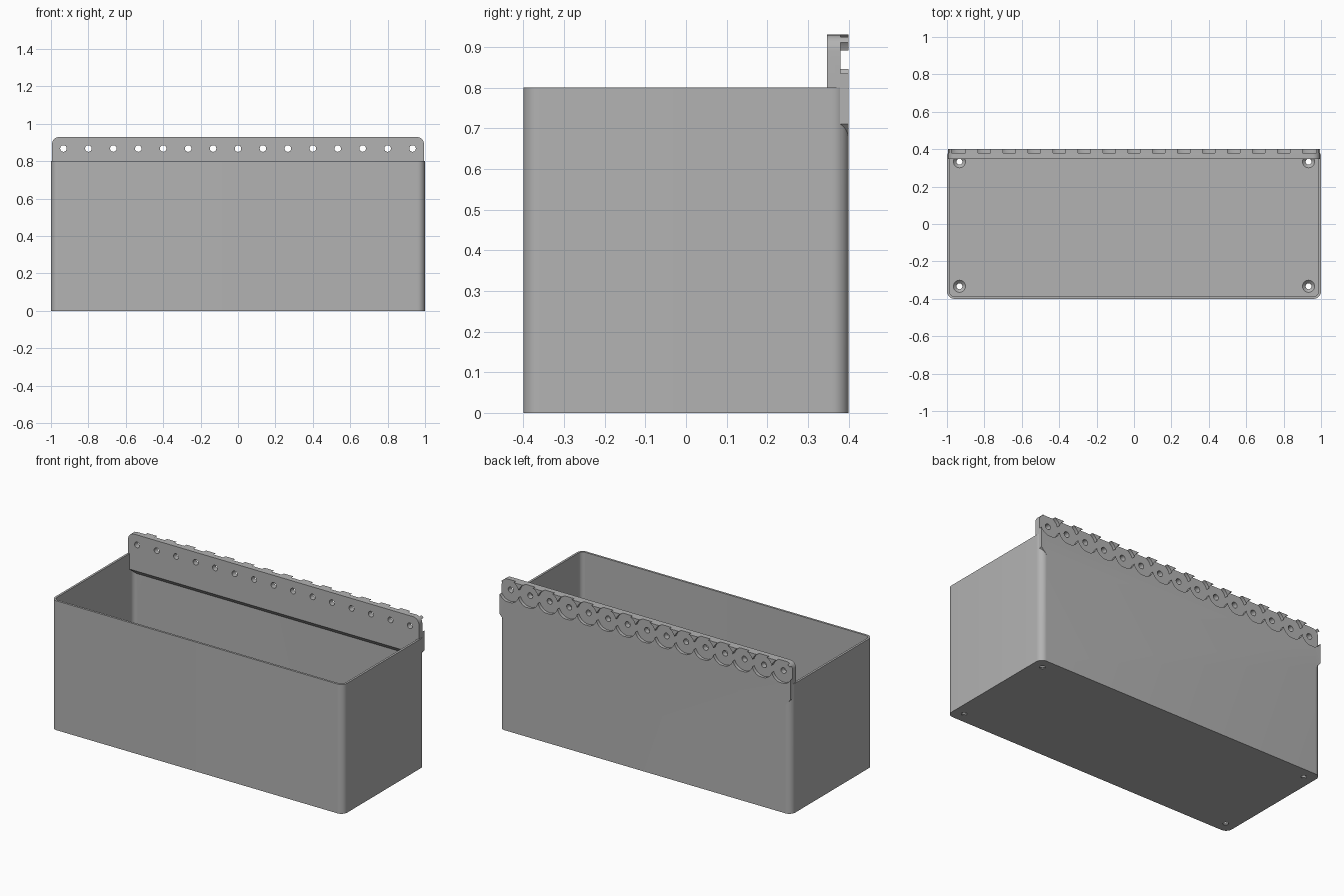
import bpy, bmesh, math
from mathutils import Vector, Matrix

old = bpy.data.objects.get("Cube")
if old:
    bpy.data.objects.remove(old, do_unlink=True)

GREY = (0.45, 0.45, 0.45, 1)
plastic = bpy.data.materials.new("grey plastic")
plastic.use_nodes = True
plastic.diffuse_color = GREY
plastic.node_tree.nodes["Principled BSDF"].inputs["Base Color"].default_value = GREY

# Which way each prism runs: profile (u, v), length w
ALONG = {
    "x": lambda u, v, w: Vector((w, u, v)),
    "y": lambda u, v, w: Vector((u, w, v)),
    "z": lambda u, v, w: Vector((u, v, w)),
}


def finish(bm, name):
    bmesh.ops.recalc_face_normals(bm, faces=bm.faces)
    mesh = bpy.data.meshes.new(name)
    bm.to_mesh(mesh)
    bm.free()
    mesh.materials.append(plastic)
    obj = bpy.data.objects.new(name, mesh)
    bpy.context.collection.objects.link(obj)
    return obj


def prism(name, profile, low, high, axis):
    bm = bmesh.new()
    place = ALONG[axis]
    a = [bm.verts.new(place(u, v, low)) for u, v in profile]
    b = [bm.verts.new(place(u, v, high)) for u, v in profile]
    bm.faces.new(a)
    bm.faces.new(b)
    n = len(profile)
    for i in range(n):
        j = (i + 1) % n
        bm.faces.new((a[i], a[j], b[j], b[i]))
    return finish(bm, name)


def arc(cx, cy, r, start, end, steps):
    angles = [math.radians(start + (end - start) * i / steps) for i in range(steps + 1)]
    return [(cx + r * math.cos(t), cy + r * math.sin(t)) for t in angles]


def rounded_rect(hx, hy, r):
    pts = []
    for i, (sx, sy) in enumerate(((1, 1), (-1, 1), (-1, -1), (1, -1))):
        pts += arc(sx * (hx - r), sy * (hy - r), r, 90 * i, 90 * i + 90, 10)
    return pts


def combine(target, tool, operation="DIFFERENCE"):
    tool.hide_render = True
    mod = target.modifiers.new("combine", "BOOLEAN")
    mod.operation = operation
    mod.solver = "EXACT"
    mod.object = tool
    bpy.context.view_layer.objects.active = target
    bpy.ops.object.modifier_apply(modifier=mod.name)
    bpy.data.objects.remove(tool, do_unlink=True)


# Open bin with rounded upright corners
WALL, FLOOR, DEPTH, CORNER = 0.0133, 0.02, 0.4, 0.04
storage_bin = prism("storage_bin", rounded_rect(1, DEPTH, CORNER), 0, 0.8, "z")
combine(storage_bin, prism("bin_cavity", rounded_rect(1 - WALL, DEPTH - WALL, CORNER - WALL),
                           FLOOR, 1, "z"))

# Rear mounting rail: rounded top, sloping lower ends
END, TOP, BOTTOM, FRONT = 0.995, 0.93, 0.672, 0.347
outline = arc(END - CORNER, TOP - CORNER, CORNER, 0, 90, 8)
outline += [(-x, z) for x, z in reversed(outline)]
outline += [(-END, 0.71), (-0.96, BOTTOM), (0.96, BOTTOM), (END, 0.71)]
rail = prism("mounting_rail", outline, FRONT, DEPTH, "y")

# Sloping underside of the rail inside the bin
combine(rail, prism("underside_cut", [(0.33, 0.722), (0.33, 0.6), (0.387, 0.6), (0.387, 0.665)],
                    -1.1, 1.1, "x"))

# Scalloped recess in the back of the rail, made of overlapping discs
PITCH, DISC, HOLE_Z = 2 / 15, 0.0704, 0.868
centres = [(i - 7) * PITCH for i in range(15)]
meet = math.degrees(math.acos(PITCH / 2 / DISC))
scallops = []
for x in centres:
    scallops += arc(x, HOLE_Z, DISC, 180 + meet, 360 - meet, 20)[:-1]
scallops += arc(centres[-1], HOLE_Z, DISC, -meet, meet, 6)[:-1]
for x in reversed(centres):
    scallops += arc(x, HOLE_Z, DISC, meet, 180 - meet, 20)[:-1]
scallops += arc(centres[0], HOLE_Z, DISC, 180 - meet, 180 + meet, 6)[:-1]
combine(rail, prism("scallop_cut", scallops, 0.38, 0.45, "y"))

# Screw holes through the rail
for x in centres:
    combine(rail, prism("rail_hole", arc(x, HOLE_Z, 0.0175, 0, 345, 23), 0.3, 0.45, "y"))

combine(storage_bin, rail, "UNION")

# Countersunk holes in the floor corners
for sx in (-1, 1):
    for sy in (-1, 1):
        x, y = sx * centres[-1], sy * 0.333
        combine(storage_bin, prism("floor_hole", arc(x, y, 0.016, 0, 345, 23), -0.1, 0.015, "z"))
        bm = bmesh.new()
        bmesh.ops.create_cone(bm, cap_ends=True, segments=24, radius1=0.016, radius2=0.034,
                              depth=0.018, matrix=Matrix.Translation((x, y, 0.0125)))
        combine(storage_bin, finish(bm, "countersink"))

# Smooth curved faces, keep edges crisp
bpy.ops.object.select_all(action="DESELECT")
storage_bin.select_set(True)
bpy.context.view_layer.objects.active = storage_bin
bpy.ops.object.shade_smooth_by_angle(angle=math.radians(30))
